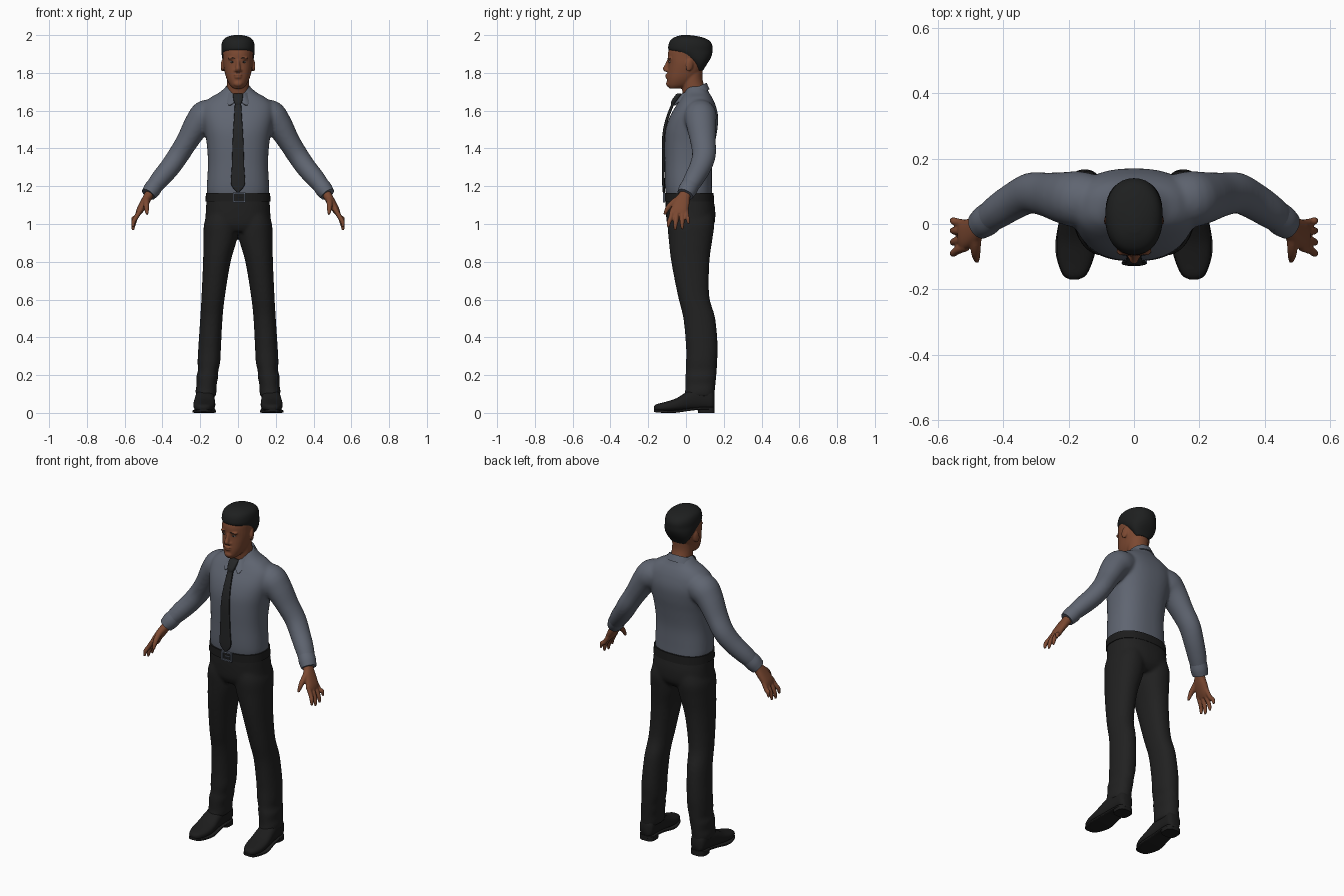
import bpy, bmesh, math
from mathutils import Vector, Matrix

X, Y, Z = Vector((1, 0, 0)), Vector((0, 1, 0)), Vector((0, 0, 1))


def material(name, r, g, b):
    m = bpy.data.materials.new(name)
    m.diffuse_color = (r, g, b, 1)
    return m


SHIRT = material("slate shirt", .115, .13, .165)
TROUSERS = material("black trousers", .015, .015, .015)
SKIN = material("brown skin", .20, .066, .031)
HAIR = material("black hair", .013, .014, .014)
TIE = material("charcoal tie", .018, .019, .02)
LEATHER = material("black leather", .012, .012, .012)
METAL = material("grey metal", .11, .13, .17)
WHITE = material("eye white", .35, .3, .27)


def spline(rows, k):
    """Catmull-Rom through rows of numbers, k steps per span."""
    out = []
    for i in range(len(rows) - 1):
        p = [Vector(rows[min(max(j, 0), len(rows) - 1)]) for j in range(i - 1, i + 3)]
        for s in range(k):
            t = s / k
            out.append(.5 * (2 * p[1] + (p[2] - p[0]) * t + (2 * p[0] - 5 * p[1] + 4 * p[2] - p[3]) * t * t
                             + (3 * p[1] - p[0] - 3 * p[2] + p[3]) * t ** 3))
    return out + [Vector(rows[-1])]


def loft(bm, rows, axis=None, hint=Y, power=2.0, n=32, k=4):
    """Rings (x, y, z, ru, rv) joined to a closed tube; axis fixes the ring direction."""
    rows = spline(rows, k)
    rings = []
    for i, r in enumerate(rows):
        t = axis or (Vector(rows[min(i + 1, len(rows) - 1)][:3]) - Vector(rows[max(i - 1, 0)][:3])).normalized()
        u = hint.cross(t).normalized()
        v = t.cross(u)
        ring = []
        for j in range(n):
            c, s = math.cos(math.tau * j / n), math.sin(math.tau * j / n)
            a = math.copysign(abs(c) ** (2 / power), c) * max(r[3], .001)
            b = math.copysign(abs(s) ** (2 / power), s) * max(r[4], .001)
            ring.append(bm.verts.new(Vector(r[:3]) + u * a + v * b))
        rings.append(ring)
    for a, b in zip(rings, rings[1:]):
        for j in range(n):
            bm.faces.new((a[j], a[(j + 1) % n], b[(j + 1) % n], b[j]))
    bm.faces.new(rings[0])
    bm.faces.new(rings[-1])


def stack(bm, rows, cx=0, **kw):
    """Horizontal rings given as (z, half width, front y, back y[, centre x])."""
    loft(bm, [(r[4] if len(r) > 4 else cx, (r[2] + r[3]) / 2, r[0], r[1], (r[3] - r[2]) / 2) for r in rows],
         axis=Z, **kw)


def blob(bm, loc, size, rot=(0, 0, 0)):
    m = Matrix.Translation(loc) @ Matrix.Rotation(rot[2], 4, 'Z') @ Matrix.Rotation(rot[0], 4, 'X')
    bmesh.ops.create_uvsphere(bm, u_segments=20, v_segments=12, radius=1, matrix=m @ Matrix.Diagonal((*size, 1)))


def box(bm, loc, size):
    bmesh.ops.create_cube(bm, size=1, matrix=Matrix.Translation(loc) @ Matrix.Diagonal((*size, 1)))


def mirror(bm):
    new = bmesh.ops.duplicate(bm, geom=bm.verts[:] + bm.edges[:] + bm.faces[:])["geom"]
    bmesh.ops.scale(bm, vec=(-1, 1, 1), verts=[g for g in new if isinstance(g, bmesh.types.BMVert)])


def finish(bm, name, mat, voxel=0, smooth=4, thick=0):
    bmesh.ops.recalc_face_normals(bm, faces=bm.faces[:])
    me = bpy.data.meshes.new(name)
    bm.to_mesh(me)
    bm.free()
    me.materials.append(mat)
    ob = bpy.data.objects.new(name, me)
    bpy.context.collection.objects.link(ob)
    bpy.ops.object.select_all(action='DESELECT')
    ob.select_set(True)
    bpy.context.view_layer.objects.active = ob
    if thick:
        ob.modifiers.new("thickness", 'SOLIDIFY').thickness = thick
    if voxel:
        m = ob.modifiers.new("blend", 'REMESH')
        m.mode, m.voxel_size = 'VOXEL', voxel
        m = ob.modifiers.new("soften", 'SMOOTH')
        m.factor, m.iterations = .5, smooth
    for m in list(ob.modifiers):
        bpy.ops.object.modifier_apply(modifier=m.name)
    bpy.ops.object.shade_smooth_by_angle(angle=math.radians(50))
    return ob


# shirt: sleeves mirrored, torso blended in
bm = bmesh.new()
loft(bm, [(.08, .07, 1.595, .06, .07), (.165, .075, 1.575, .084, .086), (.213, .08, 1.53, .072, .08),
          (.268, .09, 1.44, .059, .068), (.315, .095, 1.365, .056, .063), (.36, .075, 1.3, .054, .058),
          (.415, .04, 1.235, .05, .053), (.455, .01, 1.185, .041, .045)])
mirror(bm)
stack(bm, [(1.13, .157, -.1, .138), (1.17, .165, -.108, .138), (1.22, .164, -.112, .137), (1.32, .159, -.113, .138),
           (1.42, .165, -.114, .152), (1.5, .178, -.108, .166), (1.57, .19, -.085, .17), (1.63, .185, -.05, .156),
           (1.67, .145, -.025, .138), (1.695, .1, -.01, .122), (1.73, .06, .0, .105)], power=2.4, n=48)
finish(bm, "shirt", SHIRT, .009, 6)

# cuffs
bm = bmesh.new()
loft(bm, [(.437, .024, 1.208, .044, .048), (.455, .01, 1.183, .046, .049), (.474, -.004, 1.157, .04, .044)])
mirror(bm)
finish(bm, "cuffs", SHIRT)

# folded collar with pointed front tips
bm = bmesh.new()
strips = []
for i in range(73):
    a = math.radians(7 + 346 * i / 72)
    near = min(a, math.tau - a)
    tip = math.exp(-((near - .42) / .22) ** 2)
    s, c = math.sin(a), math.cos(a)
    top = 1.718 - .03 * c
    strips.append([bm.verts.new((rx * s, .042 - ry * c, z)) for rx, ry, z in (
        (.064, .064, top - .02), (.068, .067, top),
        (.09 + .025 * tip, .083 + .035 * tip, top - .035 - .026 * tip))])
for a, b in zip(strips, strips[1:]):
    for j in range(2):
        bm.faces.new((a[j], b[j], b[j + 1], a[j + 1]))
finish(bm, "collar", SHIRT, thick=.006)

# tie: blade and knot
bm = bmesh.new()
loft(bm, [(0, -.117, 1.168, .004, .006), (0, -.119, 1.21, .036, .007), (0, -.12, 1.3, .033, .007),
          (0, -.12, 1.45, .028, .007), (0, -.102, 1.55, .022, .008), (0, -.066, 1.645, .016, .008)],
     axis=Z, power=4, k=5)
loft(bm, [(0, -.07, 1.63, .014, .01), (0, -.062, 1.65, .022, .016), (0, -.04, 1.685, .027, .014),
          (0, -.032, 1.692, .02, .008)], axis=Z, power=3)
finish(bm, "tie", TIE)

# trousers: legs mirrored, pelvis blended in
bm = bmesh.new()
stack(bm, [(.085, .052, -.012, .15, .17), (.12, .056, -.004, .153, .169), (.15, .053, -.004, .156, .166),
           (.19, .058, -.004, .16, .163), (.225, .054, .0, .163, .158), (.27, .06, .0, .165, .154),
           (.35, .06, .0, .168, .15), (.5, .059, -.014, .155, .141), (.62, .062, -.043, .123, .131),
           (.8, .073, -.078, .124, .112), (.92, .089, -.092, .14, .094), (1.0, .092, -.098, .15, .088),
           (1.06, .08, -.09, .14, .08)], power=2.2)
mirror(bm)
stack(bm, [(.96, .13, -.08, .12), (1.0, .17, -.1, .15), (1.07, .17, -.107, .155), (1.14, .166, -.108, .143)],
      power=2.4, n=48)
finish(bm, "trousers", TROUSERS, .009, 5)

# belt and its buckle frame
bm = bmesh.new()
stack(bm, [(1.118, .172, -.114, .149), (1.165, .17, -.114, .146)], power=2.4, n=64, k=1)
finish(bm, "belt", LEATHER)
bm = bmesh.new()
for x in (-.022, .036):
    box(bm, (x, -.117, 1.141), (.009, .012, .054))
for z in (1.118, 1.164):
    box(bm, (.007, -.117, z), (.062, .012, .008))
box(bm, (.012, -.117, 1.141), (.03, .01, .006))
finish(bm, "belt_buckle", METAL)

# shoes: uppers, then soles with heels
bm = bmesh.new()
loft(bm, [(x, y, (lo + hi) / 2, w, (hi - lo) / 2) for x, y, w, lo, hi in (
    (.183, -.17, .012, .018, .034), (.182, -.155, .034, .01, .046), (.18, -.11, .053, .008, .058),
    (.178, -.05, .058, .01, .078), (.176, .02, .052, .014, .12), (.172, .09, .047, .016, .14),
    (.17, .135, .042, .016, .125), (.17, .15, .025, .025, .1))], axis=Y, hint=Z, power=2.5)
mirror(bm)
finish(bm, "shoes", LEATHER)
bm = bmesh.new()
loft(bm, [(x, y, z, w, .007) for x, y, z, w in (
    (.183, -.17, .014, .012), (.182, -.155, .009, .037), (.18, -.1, .007, .058), (.178, -.05, .008, .062),
    (.176, .02, .018, .052), (.172, .08, .024, .048), (.17, .13, .024, .045), (.17, .152, .024, .022))],
     axis=Y, hint=Z, power=5)
stack(bm, [(0, .046, .065, .152), (.025, .046, .06, .152)], cx=.17, power=3, k=1)
mirror(bm)
finish(bm, "shoe_soles", LEATHER)

# hands: palm, four fingers, thumb
bm = bmesh.new()
loft(bm, [(.45, .012, 1.19, .026, .03), (.472, -.006, 1.153, .024, .031), (.492, -.022, 1.118, .023, .042),
          (.518, -.034, 1.075, .019, .045), (.53, -.038, 1.052, .013, .04)], power=2.3)
for y, ye, ze, xe in ((-.071, -.094, .982, .556), (-.047, -.058, .967, .556), (-.022, -.02, .972, .557),
                      (.0, .012, 1.0, .557)):
    loft(bm, [(.513, y, 1.08, .013, .013), (.54, (y * .6 + ye * .4), 1.035, .0125, .0125),
              (.553, (y * .2 + ye * .8), ze + .03, .0115, .0115), (xe, ye, ze, .006, .006)], n=14)
loft(bm, [(.483, -.03, 1.14, .017, .017), (.485, -.07, 1.112, .016, .016), (.484, -.097, 1.083, .013, .013),
          (.481, -.114, 1.05, .007, .007)], hint=X, n=16)
mirror(bm)
finish(bm, "hands", SKIN, .0045, 3)

# head: skull, neck, nose, lips, chin, brow and ears
bm = bmesh.new()
stack(bm, [(1.717, .024, -.088, -.03), (1.735, .043, -.098, .02), (1.77, .061, -.1, .06), (1.81, .072, -.097, .085),
           (1.85, .079, -.094, .1), (1.885, .08, -.097, .115), (1.92, .08, -.092, .12), (1.96, .07, -.07, .11),
           (1.985, .04, -.03, .07)], power=2.2)
stack(bm, [(1.66, .066, -.012, .112), (1.72, .059, -.022, .1), (1.77, .058, -.025, .087), (1.83, .058, -.02, .09)])
loft(bm, [(0, -.09, 1.87, .009, .01), (0, -.099, 1.845, .01, .012), (0, -.107, 1.822, .014, .016),
          (0, -.1, 1.806, .016, .012)], axis=Z, n=20)
blob(bm, (0, -.096, 1.789), (.023, .014, .007))
blob(bm, (0, -.096, 1.777), (.021, .013, .008))
blob(bm, (0, -.092, 1.742), (.024, .014, .016))
for s in (-1, 1):
    blob(bm, (s * .014, -.094, 1.812), (.009, .011, .008))
    blob(bm, (s * .032, -.085, 1.876), (.024, .012, .007))
    blob(bm, (s * .082, .018, 1.84), (.008, .02, .034), (-.2, 0, s * .3))
finish(bm, "head", SKIN, .0045, 4)

# cropped hair, lower at the back
bm = bmesh.new()
stack(bm, [(1.812, .045, .05, .09), (1.84, .068, .036, .107), (1.868, .081, .0, .125), (1.895, .086, -.045, .137),
           (1.92, .088, -.09, .14), (1.95, .087, -.092, .138), (1.975, .078, -.08, .118), (1.991, .056, -.055, .075),
           (2.0, .02, -.025, .02)], power=2.2)
finish(bm, "hair", HAIR)

# eyes, irises and eyebrows
for name, mat, loc, size in (("eyes", WHITE, (.031, -.084, 1.858), (.013, .008, .005)),
                             ("irises", HAIR, (.031, -.0895, 1.858), (.005, .004, .0045)),
                             ("eyebrows", HAIR, (.033, -.089, 1.878), (.02, .007, .003))):
    bm = bmesh.new()
    blob(bm, loc, size, (0, 0, .25))
    mirror(bm)
    finish(bm, name, mat)
